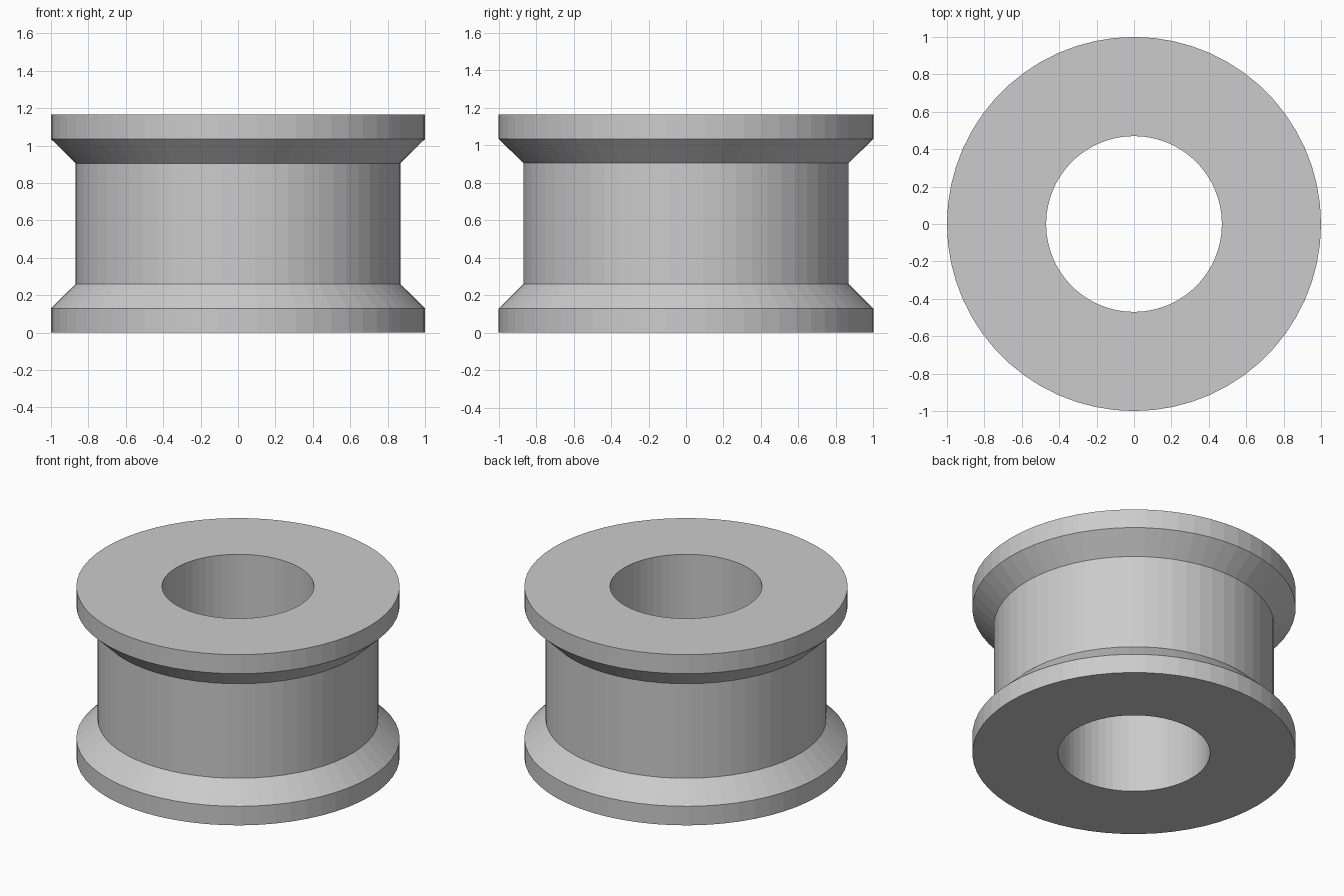
import bpy
import bmesh
from math import cos, sin, tau

cube = bpy.data.objects.get("Cube")
if cube:
    bpy.data.objects.remove(cube, do_unlink=True)

SIDES = 60
HEIGHT = 1.165
RIM, CORE, BORE = 1.0, 0.868, 0.47

# Plain grey material
grey = bpy.data.materials.new("light grey")
grey.use_nodes = True
colour = (0.6, 0.6, 0.6, 1)
grey.diffuse_color = colour
grey.node_tree.nodes["Principled BSDF"].inputs["Base Color"].default_value = colour

# Half profile of the lower flange, mirrored in height for the upper one
lower = [(BORE, 0), (RIM, 0), (RIM, 0.13), (CORE, 0.26)]
profile = lower + [(r, HEIGHT - z) for r, z in reversed(lower)]

# Closed profile turned around the z axis
bm = bmesh.new()
rings = [[bm.verts.new((r * cos(tau * i / SIDES), r * sin(tau * i / SIDES), z))
          for i in range(SIDES)] for r, z in profile]
for k, ring in enumerate(rings):
    above = rings[(k + 1) % len(rings)]
    for i in range(SIDES):
        j = (i + 1) % SIDES
        bm.faces.new((ring[i], ring[j], above[j], above[i]))
bmesh.ops.recalc_face_normals(bm, faces=bm.faces)

# Flanged spool with a straight bore
mesh = bpy.data.meshes.new("flanged_spool")
bm.to_mesh(mesh)
bm.free()
mesh.materials.append(grey)
spool = bpy.data.objects.new("flanged_spool", mesh)
bpy.context.collection.objects.link(spool)
